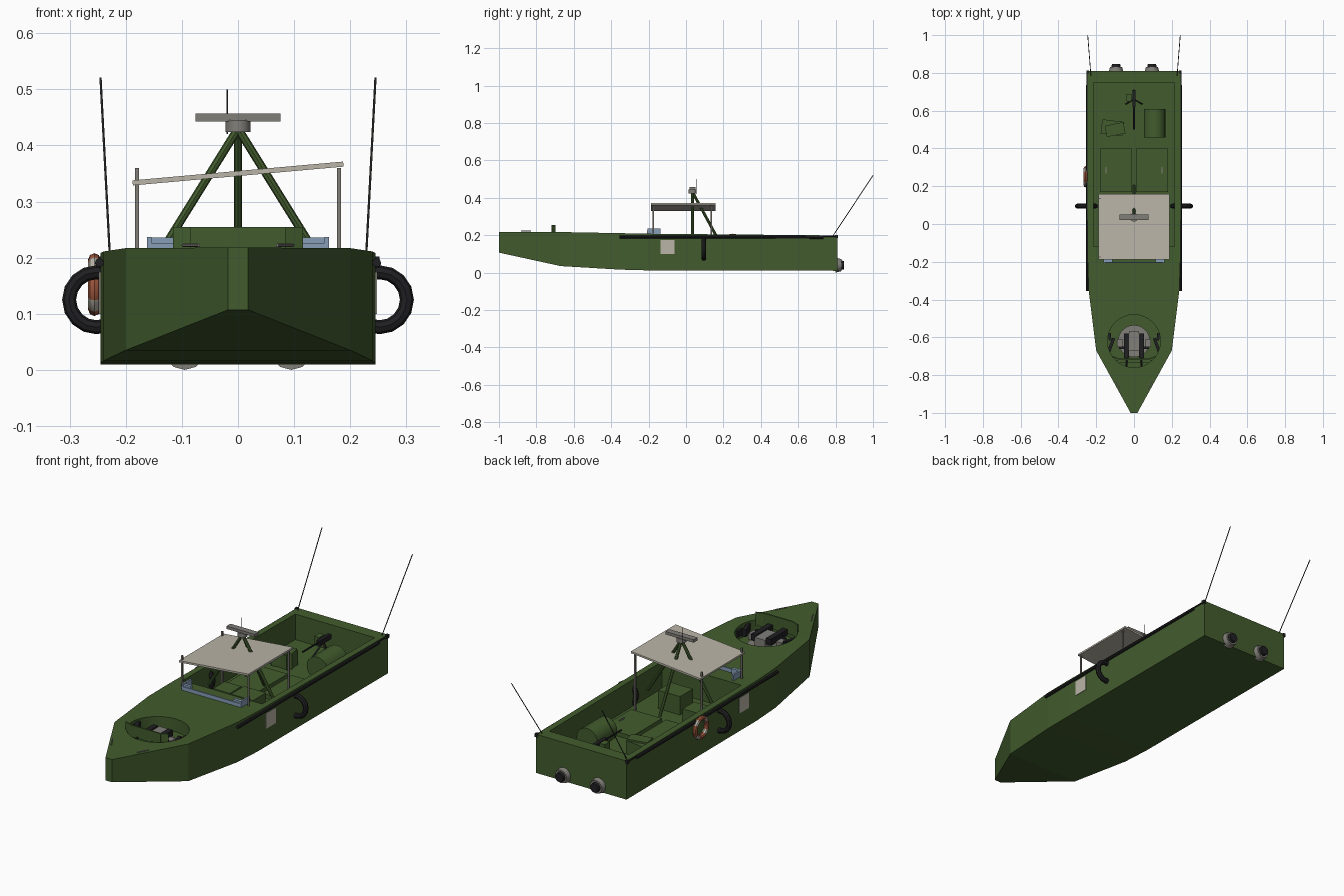
import bpy, bmesh, math
from mathutils import Vector, Matrix

if "Cube" in bpy.data.objects:
    bpy.data.objects.remove(bpy.data.objects["Cube"])


def mat(name, rgb):
    m = bpy.data.materials.new(name)
    m.diffuse_color = (*rgb, 1)
    m.use_nodes = True
    m.node_tree.nodes["Principled BSDF"].inputs["Base Color"].default_value = m.diffuse_color
    return m


GREEN = mat("hull green", (0.055, 0.108, 0.027))
BLACK = mat("rubber black", (0.014, 0.014, 0.016))
PALE = mat("canopy pale grey", (0.49, 0.46, 0.39))
GREY = mat("metal grey", (0.22, 0.21, 0.19))
BLUE = mat("glass blue", (0.24, 0.34, 0.47))
ORANGE = mat("buoy orange", (0.36, 0.10, 0.05))
DARK = mat("antenna dark grey", (0.05, 0.05, 0.045))


def finish(name, bm, m):
    bmesh.ops.recalc_face_normals(bm, faces=bm.faces)
    me = bpy.data.meshes.new(name)
    bm.to_mesh(me)
    bm.free()
    me.materials.append(m)
    ob = bpy.data.objects.new(name, me)
    bpy.context.collection.objects.link(ob)
    return ob


def box(name, c, s, m, rot=(0, 0, 0)):
    bm = bmesh.new()
    bmesh.ops.create_cube(bm, size=1, matrix=Matrix.Diagonal((*s, 1)))
    ob = finish(name, bm, m)
    ob.location, ob.rotation_euler = c, rot
    return ob


def tube(name, a, b, r, m, n=8, r2=None):
    a, b = Vector(a), Vector(b)
    bm = bmesh.new()
    bmesh.ops.create_cone(bm, cap_ends=True, segments=n, radius1=r,
                          radius2=r if r2 is None else r2, depth=(b - a).length)
    ob = finish(name, bm, m)
    ob.location = (a + b) / 2
    ob.rotation_euler = (b - a).to_track_quat('Z', 'Y').to_euler()
    if n > 8:
        smooth(ob)
    return ob


def smooth(ob):
    bpy.ops.object.select_all(action='DESELECT')
    ob.select_set(True)
    bpy.context.view_layer.objects.active = ob
    bpy.ops.object.shade_smooth_by_angle(angle=math.radians(35))


def ring(name, c, R, r, rot, m, n=16, k=8):
    bpy.ops.mesh.primitive_torus_add(location=c, rotation=rot, major_radius=R,
                                     minor_radius=r, major_segments=n, minor_segments=k)
    ob = bpy.context.object
    ob.name = name
    ob.data.materials.append(m)
    return ob


# hull: lofted stations (y, half width, keel z, deck z)
stations = [(-1, .018, .107, .218), (-.67, .2, .035, .217),
            (-.35, .24, .016, .211), (-.2, .245, .012, .208), (.81, .245, .01, .199)]
bm = bmesh.new()
loops = [[bm.verts.new((x, y, z)) for x, z in ((-w, b), (w, b), (w, t), (-w, t))]
         for y, w, b, t in stations]
for p, q in zip(loops, loops[1:]):
    for i in range(4):
        bm.faces.new((p[i], p[(i + 1) % 4], q[(i + 1) % 4], q[i]))
bm.faces.new(loops[0])
bm.faces.new(loops[-1])
hull = finish("hull", bm, GREEN)

# cockpit well and bow gun tub cut from the deck
FLOOR, TUB = .075, .15
cutters = [box("cockpit_cutter", (0, .315, FLOOR + .2), (.43, .87, .4), GREEN),
           tube("tub_cutter", (0, -.62, TUB), (0, -.62, .4), .14, GREEN, 32)]
for c in cutters:
    mod = hull.modifiers.new("cut", 'BOOLEAN')
    mod.object, mod.operation, mod.solver = c, 'DIFFERENCE', 'EXACT'
bpy.context.view_layer.objects.active = hull
for mod in list(hull.modifiers):
    bpy.ops.object.modifier_apply(modifier=mod.name)
for c in cutters:
    bpy.data.objects.remove(c)

# parts repeated on both sides
for s, side in ((-1, "left"), (1, "right")):
    tube(side + "_rub_rail", (s * .247, -.355, .191), (s * .247, .735, .189), .008, BLACK, 8)
    tube(side + "_thin_rail", (s * .247, .73, .194), (s * .247, .8, .194), .004, BLACK, 6)
    box(side + "_stern_cap", (s * .245, .805, .194), (.014, .016, .016), BLACK)
    ring(side + "_tyre_fender", (s * .252, .095, .125), .049, .0125, (math.pi / 2, 0, 0), BLACK)
    box(side + "_side_plate", (s * .2455, -.098, .137), (.004, .075, .075), PALE)
    tube(side + "_whip_antenna", (s * .228, .785, .195), (s * .245, 1, .52), .0022, DARK, 6)
    # water jets
    tube(side + "_jet_housing", (s * .095, .8, .04), (s * .095, .832, .04), .04, GREY, 12, .032)
    tube(side + "_jet_nozzle", (s * .095, .82, .04), (s * .095, .846, .04), .026, BLACK, 12, .022)
    # canopy posts
    box(side + "_front_post", (s * .18, -.175, .285), (.007, .007, .15), GREY)
    box(side + "_rear_post", (s * .18, .135, (FLOOR + .36) / 2), (.007, .007, .36 - FLOOR), GREY)
    # windscreen sides
    box(side + "_windscreen_side", (s * .158, -.172, .222), (.008, .07, .03), BLUE)
    box(side + "_windscreen_corner", (s * .138, -.196, .222), (.046, .014, .028), BLUE)
    # engine hatches with handles
    box(side + "_engine_hatch", (s * .095, .285, FLOOR + .01), (.168, .23, .02), GREEN)
    box(side + "_hatch_handle", (s * .148, .285, FLOOR + .023), (.004, .035, .006), GREY)
    # bow gun mount
    tube(side + "_bow_gun_barrel", (s * .04, -.765, .2), (s * .04, -.66, .2), .006, BLACK, 8)
    box(side + "_bow_gun_body", (s * .04, -.645, .197), (.026, .13, .03), BLACK)
    box(side + "_gun_bracket", (s * .075, -.63, .178), (.03, .04, .03), GREY)
    box(side + "_tub_pad", (s * .122, -.645, .19), (.016, .085, .035), BLACK, (0, 0, s * .35))
    box(side + "_tub_pad_end", (s * .128, -.597, .19), (.014, .04, .03), BLACK, (0, 0, -s * .1))
    box(side + "_shield_wing", (s * .098, -.708, .222), (.036, .007, .066), GREEN, (0, 0, s * .35))
    tube(side + "_bow_hand_rail", (s * .07, -.88, .222), (s * .098, -.83, .222), .003, GREY, 6)

# windscreen front
box("windscreen_front", (0, -.204, .216), (.31, .007, .02), BLUE)

# canopy, tilted sideways
box("canopy", (0, -.015, .35), (.377, .345, .009), PALE, (0, -math.atan2(.033, .37), 0))

# radar mast
apex = (0, .035, .43)
for nm, foot in (("left", (-.14, .035, .205)), ("right", (.14, .035, .205)), ("rear", (0, .165, .19))):
    foot = Vector(apex) + (Vector(foot) - Vector(apex)) * 1.3
    foot.z = max(foot.z, FLOOR)
    tube(nm + "_mast_leg", foot, apex, .0075, GREEN, 8)
tube("radar_drum", (0, .035, .424), (0, .035, .445), .022, GREY, 16)
box("radar_bar", (0, .035, .45), (.152, .03, .014), GREY)
tube("mast_aerial", (-.019, .055, .42), (-.019, .055, .5), .0013, DARK, 6)

# bow tub fittings
tube("tub_turntable", (0, -.62, TUB), (0, -.62, TUB + .008), .085, GREY, 24)
box("gun_cradle", (0, -.62, .18), (.055, .1, .05), GREY)
box("gun_crossbar", (0, -.655, .19), (.16, .014, .014), BLACK)
box("gun_shield", (0, -.716, .222), (.17, .007, .066), GREEN)
box("shield_ledge", (0, -.728, .195), (.225, .018, .008), GREEN)

# lifebuoy with pale bands
buoy = ring("lifebuoy", (-.256, .25, .152), .045, .011, (0, math.pi / 2, 0), ORANGE, 24, 8)
buoy.data.materials.append(PALE)
for p in buoy.data.polygons:
    a = math.degrees(math.atan2(p.center.y, p.center.x)) % 90
    if 37 < a < 53:
        p.material_index = 1
smooth(buoy)

# cockpit contents
box("console", (.05, .01, (FLOOR + .165) / 2), (.12, .1, .165 - FLOOR), GREEN)
box("helm_seat", (-.1, .06, FLOOR + .03), (.09, .09, .06), GREEN)
box("large_crate", (-.115, .51, FLOOR + .035), (.115, .075, .07), GREEN, (0, 0, -.12))
box("small_crate", (-.1, .5, FLOOR + .04), (.1, .06, .076), GREEN, (0, 0, .2))
tube("fuel_drum", (.109, .457, FLOOR + .056), (.109, .61, FLOOR + .056), .057, GREEN, 20)

# stern machine gun on tripod
for i in range(3):
    a = i * 2 * math.pi / 3 + math.pi / 2
    tube("stern_gun_leg_%d" % (i + 1), (.05 * math.cos(a), .66 + .05 * math.sin(a), FLOOR),
         (0, .66, .155), .004, DARK, 6)
box("stern_gun_body", (0, .665, .165), (.018, .09, .024), BLACK)
tube("stern_gun_barrel", (0, .62, .167), (0, .5, .167), .004, BLACK, 8)
box("stern_gun_ammo_box", (-.027, .668, .16), (.028, .04, .035), GREEN)
